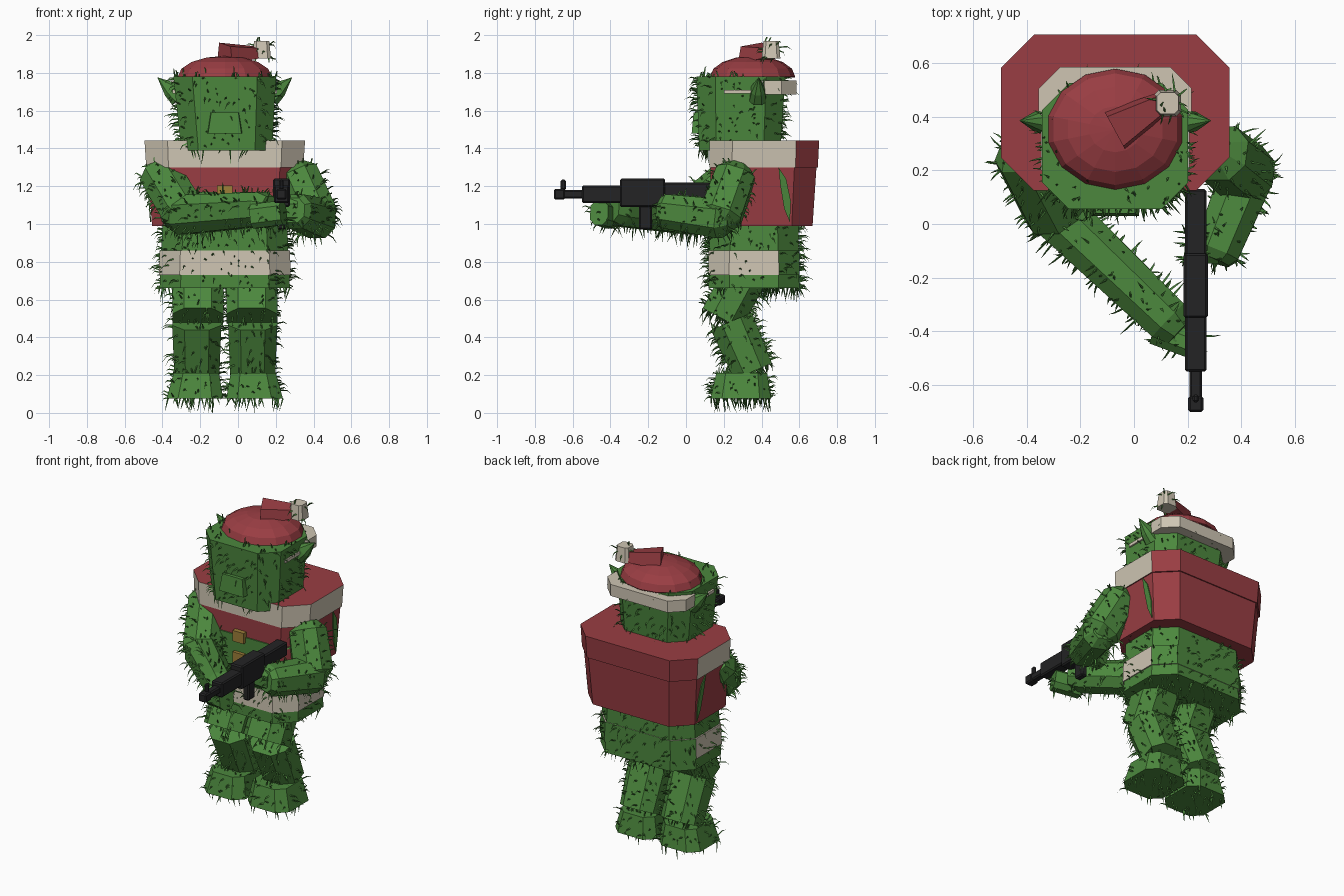
import bpy, bmesh, math, random
from mathutils import Vector, Matrix

random.seed(4)
if "Cube" in bpy.data.objects:
    bpy.data.objects.remove(bpy.data.objects["Cube"])


def material(name, rgb):
    m = bpy.data.materials.new(name)
    m.use_nodes = True
    m.diffuse_color = (*rgb, 1)
    m.node_tree.nodes["Principled BSDF"].inputs["Base Color"].default_value = (*rgb, 1)
    return m


GREEN = material("leaf green", (0.072, 0.245, 0.047))
RED = material("coat red", (0.32, 0.047, 0.056))
CREAM = material("cream trim", (0.62, 0.56, 0.45))
BLACK = material("gun black", (0.017, 0.017, 0.018))
GOLD = material("button gold", (0.34, 0.21, 0.04))
CX = -0.07  # centre line of the body
UP = Vector((0, 0, 1))


def finish(name, bm, *mats):
    bmesh.ops.recalc_face_normals(bm, faces=bm.faces)
    mesh = bpy.data.meshes.new(name)
    bm.to_mesh(mesh)
    bm.free()
    for m in mats:
        mesh.materials.append(m)
    ob = bpy.data.objects.new(name, mesh)
    bpy.context.collection.objects.link(ob)
    return ob


def octagon(hx, hy, c):
    return [(hx - c, -hy), (hx, c - hy), (hx, hy - c), (hx - c, hy),
            (c - hx, hy), (-hx, hy - c), (-hx, c - hy), (c - hx, -hy)]


def skin(name, rings, *mats):
    """Join rings of points into a closed solid."""
    bm = bmesh.new()
    rows = [[bm.verts.new(p) for p in r] for r in rings]
    n = len(rows[0])
    for a, b in zip(rows, rows[1:]):
        for i in range(n):
            j = (i + 1) % n
            bm.faces.new((a[i], a[j], b[j], b[i]))
    bm.faces.new(rows[0])
    bm.faces.new(rows[-1])
    return finish(name, bm, *mats)


def stack(name, levels, *mats):
    """Upright octagonal solid; levels are (z, x, y, half x, half y, chamfer)."""
    return skin(name, [[(x + u, y + v, z) for u, v in octagon(hx, hy, c)]
                       for z, x, y, hx, hy, c in levels], *mats)


def limb(name, a, b, w, d, ref, profile=((0, 1), (1, 1)), mat=GREEN):
    """Octagonal limb from a to b, with its width along ref."""
    a, b, ref = Vector(a), Vector(b), Vector(ref)
    t = (b - a).normalized()
    u = (ref - t * ref.dot(t)).normalized()
    v = t.cross(u)
    return skin(name, [[a.lerp(b, f) + u * p * s + v * q * s
                        for p, q in octagon(w, d, min(w, d) * 0.55)]
                       for f, s in profile], mat)


def box(name, lo, hi, mat, bevel=0):
    lo, hi = Vector(lo), Vector(hi)
    bm = bmesh.new()
    bmesh.ops.create_cube(bm, size=1, matrix=Matrix.Translation((lo + hi) / 2)
                          @ Matrix.Diagonal((*(hi - lo), 1)))
    if bevel:
        bmesh.ops.bevel(bm, geom=bm.edges[:], offset=bevel, segments=1, affect='EDGES')
    return finish(name, bm, mat)


furry = []

# Torso, belt and coat
furry.append(stack("lower_torso", [(0.66, CX, 0.36, 0.345, 0.24, 0.11),
                                   (1.0, CX, 0.36, 0.33, 0.235, 0.11)], GREEN))
belt = stack("belt", [(0.73, CX, 0.36, 0.349, 0.242, 0.11),
                      (0.86, CX, 0.36, 0.345, 0.24, 0.11)], CREAM, GREEN)
stack("coat", [(0.99, CX, 0.40, 0.385, 0.27, 0.11),
               (1.44, CX, 0.415, 0.42, 0.285, 0.12)], RED)
collar = stack("collar", [(1.3, CX, 0.411, 0.416, 0.287, 0.118),
                          (1.442, CX, 0.415, 0.425, 0.29, 0.122)], CREAM, RED)
for ob in (belt, collar):
    for f in ob.data.polygons:
        if f.normal.y > 0.3 or (ob is collar and abs(f.normal.z) > 0.9):
            f.material_index = 1

# Open coat front, buttons and buckle
box("shirt_front", (CX - 0.24, 0.122, 0.99), (CX + 0.24, 0.2, 1.17), GREEN)
for z in (1.17, 1.03):
    box("button", (CX - 0.04, 0.1, z - 0.035), (CX + 0.04, 0.13, z + 0.035), GOLD)

# Pointed slit on each side of the coat
for s in (-1, 1):
    bm = bmesh.new()
    outline = [(0.49, 1.3), (0.53, 1.24), (0.555, 1.12), (0.55, 1.01), (0.52, 1.08), (0.5, 1.2)]
    face = bm.faces.new([bm.verts.new((CX + s * (0.388 + (z - 0.99) * 0.078), y, z))
                         for y, z in outline])
    out = bmesh.ops.extrude_face_region(bm, geom=[face])["geom"]
    bmesh.ops.translate(bm, vec=(s * 0.006, 0, 0),
                        verts=[v for v in out if isinstance(v, bmesh.types.BMVert)])
    finish("coat_slit", bm, GREEN)

# Head with nose and ears
furry.append(stack("head", [(1.39, CX + 0.01, 0.285, 0.24, 0.215, 0.09),
                            (1.78, CX, 0.29, 0.272, 0.235, 0.1)], GREEN))
skin("nose", [[(CX + u * w, y, z) for u, y, z in
               ((-1.1, lo, 1.48), (1.1, lo, 1.48), (0.9, hi, 1.59), (-0.9, hi, 1.59))]
              for lo, hi, w in ((0.12, 0.12, 0.09), (0.03, 0.04, 0.08))], GREEN)
for s in (-1, 1):
    limb("ear", (CX + s * 0.24, 0.38, 1.67), (CX + s * 0.355, 0.385, 1.775),
         0.045, 0.055, (0, 1, 0), ((0, 1), (0.4, 0.8), (1, 0.03)))
    box("brim_side", (CX + s * 0.265 - 0.012, 0.2, 1.69),
        (CX + s * 0.265 + 0.012, 0.45, 1.71), CREAM)

# Hat: rear brim, dome, folded tip and bobble
stack("hat_brim", [(z, CX, 0.46, 0.285, 0.125, 0.08) for z in (1.685, 1.76)], CREAM)
bm = bmesh.new()
bmesh.ops.create_uvsphere(bm, u_segments=14, v_segments=8, radius=1,
                          matrix=Matrix.Translation((CX, 0.353, 1.78))
                          @ Matrix.Diagonal((0.255, 0.225, 0.11, 1)))
bmesh.ops.bisect_plane(bm, geom=bm.verts[:] + bm.edges[:] + bm.faces[:],
                       plane_co=(0, 0, 1.775), plane_no=UP, clear_inner=True)
finish("hat_dome", bm, RED)
skin("hat_tip", [[(-0.11, 0.42, 1.86), (-0.03, 0.275, 1.85), (-0.04, 0.29, 1.94), (-0.10, 0.40, 1.96)],
                 [(0.09, 0.49, 1.88), (0.13, 0.42, 1.88), (0.13, 0.43, 1.93), (0.10, 0.48, 1.94)]], RED)
bobble = stack("hat_bobble", [(1.875, 0.125, 0.45, 0.05, 0.05, 0.018),
                              (1.97, 0.125, 0.45, 0.04, 0.04, 0.014)], CREAM)

# Legs and boots
for s in (-1, 1):
    x = CX + s * 0.143
    furry.append(limb("thigh", (x, 0.32, 0.74), (x, 0.19, 0.5), 0.135, 0.115, (1, 0, 0)))
    furry.append(limb("shin", (x + s * 0.005, 0.24, 0.485), (x + s * 0.005, 0.355, 0.22),
                      0.13, 0.118, (1, 0, 0), ((0, 1), (1, 0.92))))
    furry.append(stack("boot", [(0.075, x + s * 0.015, 0.29, 0.15, 0.16, 0.06),
                                (0.21, x + s * 0.008, 0.295, 0.12, 0.135, 0.05)], GREEN))

# Arms: shoulder, elbow and hand for each side
swell = ((-0.1, 0.55), (0.08, 1), (0.95, 1.05), (1.15, 0.6))
arms = {"right": ((-0.42, 0.29, 1.28), (-0.28, 0.03, 1.05), (0.15, -0.38, 1.08)),
        "left": ((0.31, 0.27, 1.28), (0.42, 0.18, 1.03), (0.3, -0.12, 1.07))}
for side, (shoulder, elbow, hand) in arms.items():
    furry.append(limb(side + "_upper_arm", shoulder, elbow, 0.105, 0.11, (0, 1, 0), swell))
    furry.append(limb(side + "_forearm", elbow, hand, 0.1, 0.095, UP,
                      ((-0.2, 0.6), (-0.03, 1.05), (0.95, 0.9), (1.05, 0.65))))
# Hands reaching the gun
furry.append(limb("right_hand", (0.08, -0.4, 1.04), (0.24, -0.46, 1.06), 0.065, 0.05, UP))
furry.append(limb("left_hand", (0.32, -0.08, 1.07), (0.19, -0.07, 1.07), 0.075, 0.07, UP))

# Gun pointing forward
GX = 0.23
for name, w, y0, y1, z0, z1 in (
        ("gun_stock", 0.04, -0.12, 0.13, 1.13, 1.22),
        ("gun_receiver", 0.045, -0.35, -0.11, 1.09, 1.24),
        ("gun_handguard", 0.04, -0.55, -0.34, 1.11, 1.205),
        ("gun_barrel", 0.024, -0.70, -0.54, 1.135, 1.18),
        ("gun_muzzle", 0.028, -0.7, -0.64, 1.13, 1.185),
        ("gun_sight", 0.012, -0.665, -0.635, 1.18, 1.235),
        ("gun_magazine", 0.022, -0.25, -0.18, 0.97, 1.1),
        ("gun_grip", 0.02, -0.1, -0.04, 1.02, 1.14)):
    box(name, (GX - w, y0, z0), (GX + w, y1, z1), BLACK, 0.008)


# Grass blades over every green part
def add_grass(obs, density):
    bm = bmesh.new()
    for ob in obs:
        mesh = ob.data
        mesh.calc_loop_triangles()
        for tri in mesh.loop_triangles:
            a, b, c = (mesh.vertices[i].co for i in tri.vertices)
            n = Vector(tri.normal)
            for _ in range(int(tri.area * density + random.random())):
                r, q = math.sqrt(random.random()), random.random()
                base = a * (1 - r) + b * (r * (1 - q)) + c * (r * q)
                wob = Vector([random.uniform(-1, 1) for _ in range(3)])
                size = random.uniform(0.025, 0.06)
                mid = base + (n + wob * 0.45) * size * 0.55
                tip = mid + (n * 0.5 + wob * 0.4 - UP * 0.6) * size * 0.65
                tip.z = max(tip.z, 0)
                u = n.orthogonal().normalized()
                v = n.cross(u)
                spokes = [u * math.cos(k * 2.094) + v * math.sin(k * 2.094) for k in range(3)]
                low = [bm.verts.new(base + s * 0.005) for s in spokes]
                high = [bm.verts.new(mid + s * 0.0035) for s in spokes]
                top = bm.verts.new(tip)
                for i in range(3):
                    j = (i + 1) % 3
                    bm.faces.new((low[i], low[j], high[j], high[i]))
                    bm.faces.new((high[i], high[j], top))
    finish("grass_blades", bm, GREEN)


add_grass(furry + [bobble], 330)
